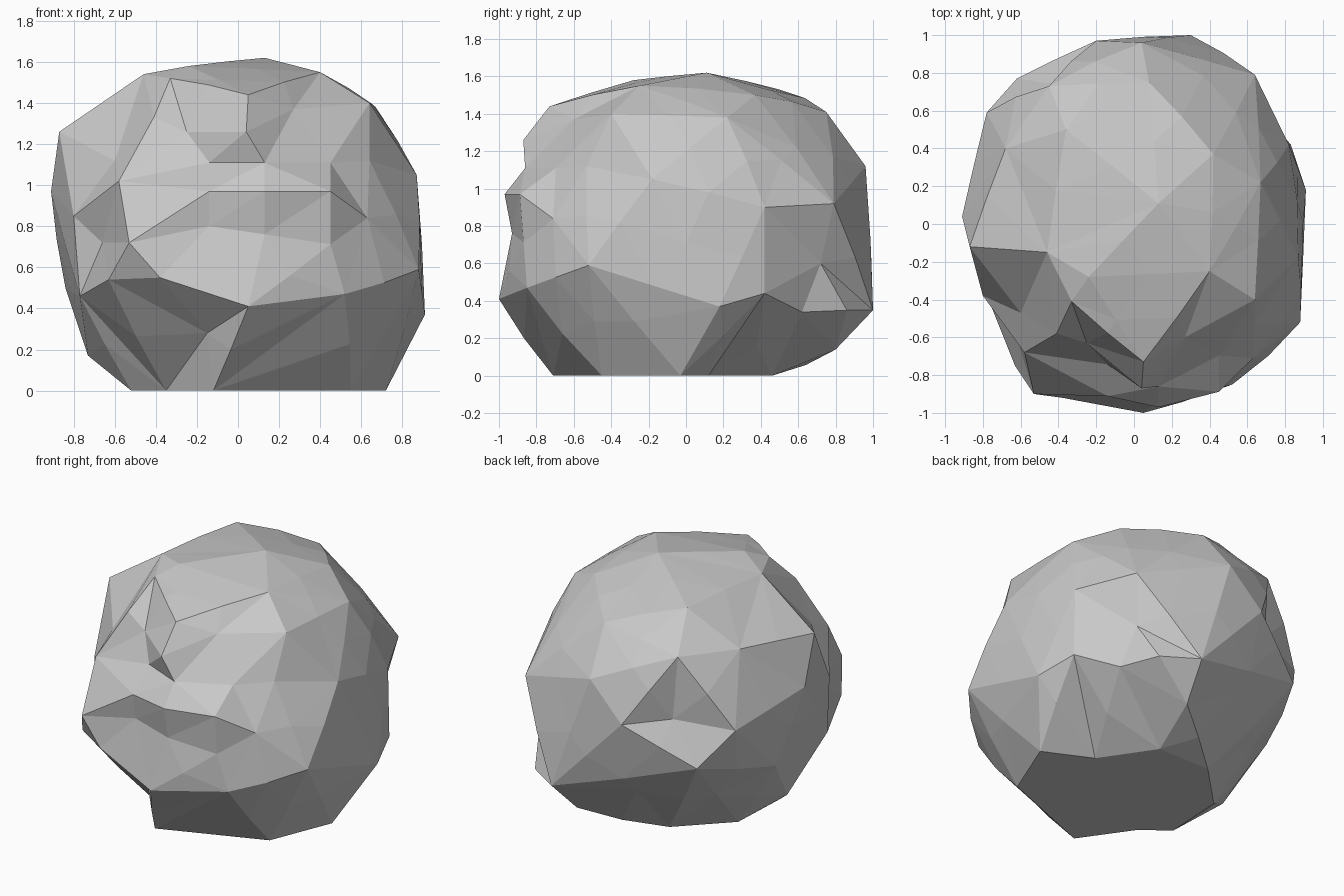
import bpy
import bmesh
import random
from mathutils import Vector

random.seed(4)

old = bpy.data.objects.get("Cube")
if old:
    bpy.data.objects.remove(old, do_unlink=True)

CORE = Vector((0, 0, .75))

# Outline of the flat underside
base_outline = [(-.12, -.71), (.55, -.45), (.72, -.03), (.41, .12),
                (.18, .46), (-.2, .46), (-.5, .16), (-.52, -.25), (-.35, -.38)]

# Main corners of the boulder, grouped by region
corners = [
    # front bulge
    (.05, -1, .41), (-.38, -.92, .55), (.52, -.85, .47), (-.15, -.74, .28),
    (-.53, -.9, .72), (-.63, -.75, .54), (.63, -.71, .84), (-.58, -.68, 1.02),
    # brow and the hollows beside it
    (.04, -.87, 1.26), (.05, -.73, 1.44), (-.25, -.63, 1.26),
    (-.33, -.41, 1.52), (.27, -.6, 1.37), (-.41, -.58, 1.33),
    (.64, -.53, 1.12), (.64, -.4, 1.4),
    # crown
    (.4, -.25, 1.55), (-.24, -.28, 1.58), (.13, .11, 1.62), (-.46, -.15, 1.54),
    (-.36, .5, 1.53), (.08, .75, 1.41), (.42, .37, 1.5), (.67, .22, 1.38),
    # low x side, with a notch behind the front bulge
    (-.6, -.47, 1.12), (-.87, -.12, 1.26), (-.91, .04, .97), (-.8, -.38, .85),
    (-.77, -.4, .46), (-.66, -.47, .72), (-.84, .25, .5), (-.73, -.03, .17),
    (-.78, .59, .85), (-.68, .4, 1.3),
    # back
    (-.45, .73, 1.31), (.04, .96, 1.12), (-.2, .97, .88), (-.42, .74, .89),
    (-.62, .77, .62), (.64, .79, .92), (.3, 1, .35), (.52, .86, .35),
    (.25, .8, .14),
    # high x side
    (.58, .72, .6), (.63, .62, .34), (.87, -.18, 1.05), (.91, .18, .37),
    (.83, .42, .44), (.82, .42, .9), (.88, -.52, .59),
]


def ledge(x):
    """Undercut, outer lip and recessed corner of the front shelf."""
    bend = (x - .13) ** 2
    return [(x, .6 * bend - .93, .78 - .15 * x),
            (x, .8 * bend - .97, .97),
            (x, 1.6 * bend - .86, 1.11)]


def wrap(points):
    """Skin the points by joining neighbours as seen from the core."""
    bm = bmesh.new()
    pairs = []
    for p in points:
        pos = Vector(p)
        pairs.append((bm.verts.new(CORE + (pos - CORE).normalized()), pos))
    bmesh.ops.convex_hull(bm, input=bm.verts[:], use_existing_faces=False)
    for vert, pos in pairs:
        vert.co = pos
    bmesh.ops.recalc_face_normals(bm, faces=bm.faces[:])
    return bm


def chip(bm, limit):
    """Break long ridges into smaller, slightly raised facets."""
    ridges = [e for e in bm.edges if e.calc_length() > limit and e.is_convex
              and max(v.co.z for v in e.verts) > .01]
    cut = bmesh.ops.subdivide_edges(bm, edges=ridges, cuts=1)
    for v in cut["geom_inner"]:
        if isinstance(v, bmesh.types.BMVert):
            v.co += (v.co - CORE).normalized() * random.uniform(0, .02)
    bmesh.ops.triangulate(bm, faces=bm.faces[:])


points = [(x, y, 0) for x, y in base_outline] + corners
for x in (-.14, .13, .45):
    points += ledge(x)

bm = wrap(points)
chip(bm, .5)
bmesh.ops.recalc_face_normals(bm, faces=bm.faces[:])

mesh = bpy.data.meshes.new("boulder")
bm.to_mesh(mesh)
bm.free()

# Plain grey stone, flat shaded
stone = bpy.data.materials.new("stone_grey")
stone.use_nodes = True
grey = (.58, .58, .58, 1)
stone.diffuse_color = grey
stone.node_tree.nodes["Principled BSDF"].inputs["Base Color"].default_value = grey
mesh.materials.append(stone)

boulder = bpy.data.objects.new("boulder", mesh)
bpy.context.collection.objects.link(boulder)
